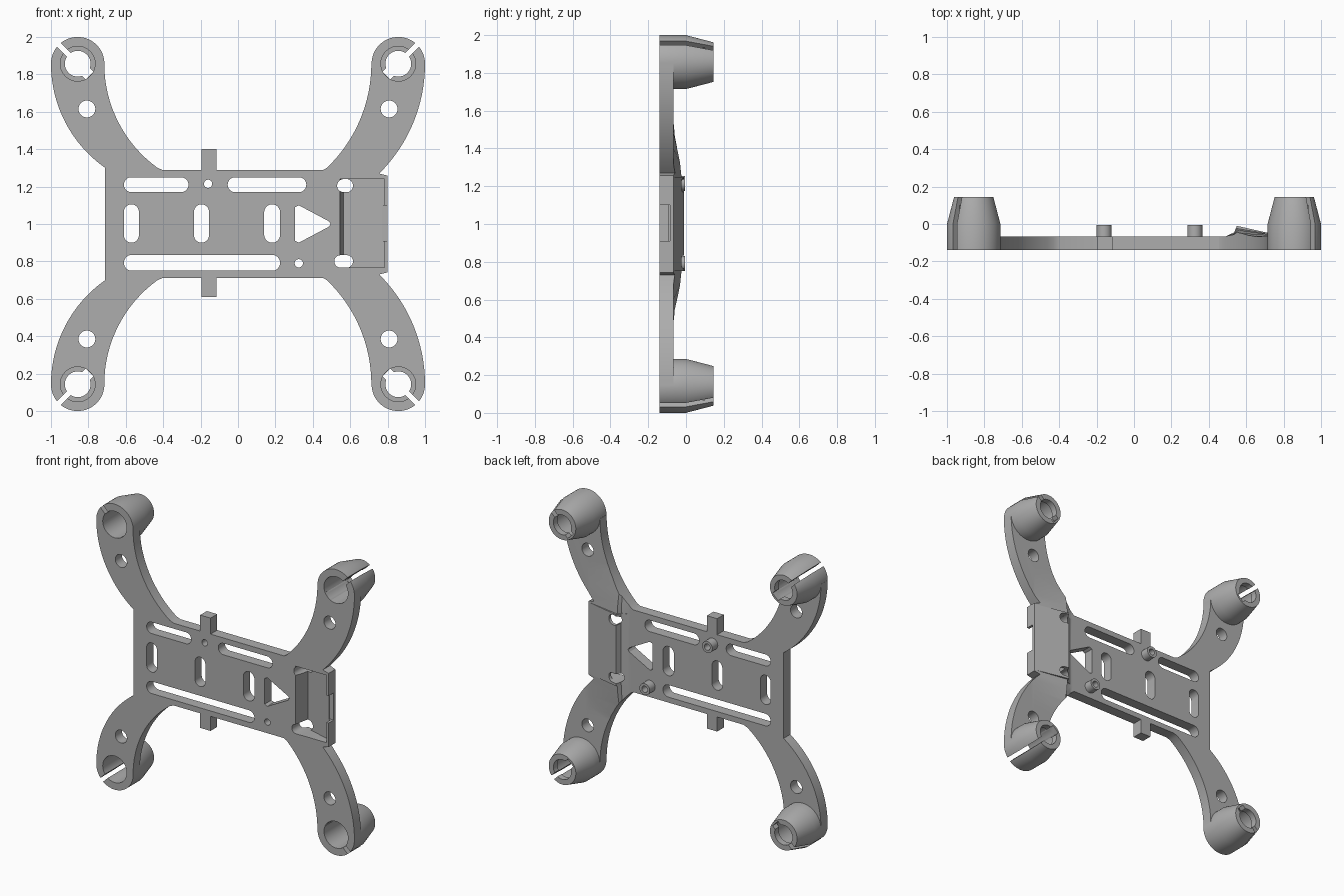
import bpy, bmesh, math

cube = bpy.data.objects.get("Cube")
if cube:
    bpy.data.objects.remove(cube)

FRONT, BACK = -0.14, -0.066     # plate faces
ARM_Z, ARM_X, ARM_R = 1.857, 0.857, 0.143

grey = bpy.data.materials.new("mid_grey")
grey.use_nodes = True
grey.diffuse_color = (0.42, 0.42, 0.42, 1)
grey.node_tree.nodes["Principled BSDF"].inputs["Base Color"].default_value = grey.diffuse_color


def loft(name, sections):
    """Solid through matching loops of 3D points."""
    bm = bmesh.new()
    loops = [[bm.verts.new(p) for p in s] for s in sections]
    n = len(loops[0])
    for a, b in zip(loops, loops[1:]):
        for i in range(n):
            j = (i + 1) % n
            bm.faces.new((a[i], a[j], b[j], b[i]))
    bm.faces.new(loops[0])
    bm.faces.new(loops[-1])
    bmesh.ops.recalc_face_normals(bm, faces=bm.faces)
    me = bpy.data.meshes.new(name)
    bm.to_mesh(me)
    bm.free()
    me.materials.append(grey)
    ob = bpy.data.objects.new(name, me)
    bpy.context.collection.objects.link(ob)
    return ob


def prism(name, pts, y0, y1):
    return loft(name, [[(x, y, z) for x, z in pts] for y in (y0, y1)])


def stadium(x0, x1, z0, z1, n=48):
    """Rounded slot outline; a square box gives a circle."""
    w, h = (x1 - x0) / 2, (z1 - z0) / 2
    r = min(w, h)
    pts = []
    for i in range(n):
        a = 2 * math.pi * (i + 0.5) / n
        c, s = math.cos(a), math.sin(a)
        pts.append(((x0 + x1) / 2 + r * c + math.copysign(w - r, c),
                    (z0 + z1) / 2 + r * s + math.copysign(h - r, s)))
    return pts


def circle(x, z, r):
    return stadium(x - r, x + r, z - r, z + r)


def box(x0, x1, z0, z1):
    return [(x0, z0), (x1, z0), (x1, z1), (x0, z1)]


def beam(x, z, dx, dz, r0, r1, w):
    """Rectangle running from radius r0 to r1 along a direction."""
    return [(x + dx * r - dz * t, z + dz * r + dx * t)
            for r, t in ((r0, -w), (r1, -w), (r1, w), (r0, w))]


def bend(x0, x1, z1, steps=16):
    """Arc leaving the motor mount vertically at x0 and ending at (x1, z1)."""
    d, h = abs(x1 - x0), ARM_Z - z1
    r = (d * d + h * h) / (2 * d)
    side = math.copysign(1, x1 - x0)
    end = math.asin(h / r)
    return [(x0 + side * r * (1 - math.cos(end * i / steps)),
             ARM_Z - r * math.sin(end * i / steps)) for i in range(steps + 1)]


def combine(target, other, mode):
    m = target.modifiers.new("bool", 'BOOLEAN')
    m.operation, m.solver, m.object = mode, 'EXACT', other
    bpy.context.view_layer.objects.active = target
    bpy.ops.object.modifier_apply(modifier=m.name)
    bpy.data.objects.remove(other)


# Plate outline with four curved arms
upper = (bend(-1, -0.71, 1.30)[::-1] + bend(-0.715, -0.43, 1.30)
         + [(-0.40, 1.288), (0.455, 1.288)]
         + bend(0.713, 0.475, 1.30)[::-1] + bend(1, 0.755, 1.27)
         + [(0.80, 1.258)])
outline = upper + [(x, 2 - z) for x, z in reversed(upper)]
frame = prism("frame_plate", outline, FRONT, BACK)

# Raised hump fading along the right arms, and the tilted panel between them
ridge = [(0.47, -0.09), (0.47, BACK), (0.49, BACK), (0.535, -0.045),
         (0.55, -0.01), (0.80, BACK), (0.80, -0.09)]


def ridge_at(z, scale):
    return [(x, BACK + (y - BACK) * scale if y >= BACK else y, z) for x, y in ridge]


fade = [(0.54, 0.0), (0.48, 0.1), (0.40, 0.35), (0.32, 0.62), (0.25, 0.75)]
spans = [(1 - d, s) for d, s in fade] + [(1 + d, s) for d, s in reversed(fade)]
hump = loft("arm_hump", [ridge_at(z, s) for z, s in spans])
combine(hump, prism("hump_limit", outline, -0.3, 0.3), 'INTERSECT')
combine(frame, hump, 'UNION')
combine(frame, loft("tilted_panel", [ridge_at(z, 1) for z in (0.75, 1.25)]), 'UNION')

# Motor mounts
corners = [(sx, sz) for sx in (-1, 1) for sz in (-1, 1)]
for sx, sz in corners:
    x, z = sx * ARM_X, 1 + sz * (ARM_Z - 1)
    mount = loft("motor_mount", [[(px, y, pz) for px, pz in circle(x, z, r)]
                                 for r, y in ((ARM_R, FRONT), (ARM_R, 0), (0.105, 0.145))])
    combine(frame, mount, 'UNION')

# Side tabs and standoffs
for z0, z1 in ((1.25, 1.40), (0.61, 0.75)):
    combine(frame, prism("side_tab", box(-0.195, -0.115, z0, z1), FRONT, BACK), 'UNION')
pins = [(-0.16, 1.215), (0.325, 0.79)]
for x, z in pins:
    combine(frame, prism("standoff", circle(x, z, 0.04), -0.09, -0.006), 'UNION')

# Bores, clamp slits and arm holes
for sx, sz in corners:
    x, z = sx * ARM_X, 1 + sz * (ARM_Z - 1)
    dx, dz = sx * math.sqrt(0.5), sz * math.sqrt(0.5)
    for pts, y1 in ((circle(x, z, 0.093), 0.10), (circle(x, z, 0.069), 0.3),
                    (beam(x, z, dx, dz, 0.03, 0.2, 0.015), 0.3),
                    (beam(x, z, -dx, -dz, 0.0, 0.09, 0.03), 0.3),
                    (circle(sx * 0.808, 1 + sz * 0.615, 0.045), 0.0)):
        combine(frame, prism("cutter", pts, -0.3, y1), 'DIFFERENCE')

# Weight-saving slots, triangle and pin holes
slots = [(-0.61, -0.265, 1.17, 1.25), (-0.055, 0.365, 1.17, 1.25),
         (-0.61, 0.225, 0.75, 0.835), (-0.61, -0.53, 0.90, 1.105),
         (-0.235, -0.155, 0.90, 1.105), (0.14, 0.225, 0.90, 1.105),
         (0.53, 0.615, 1.17, 1.24), (0.515, 0.615, 0.767, 0.833)]
openings = [stadium(*s) for s in slots] + [circle(x, z, 0.022) for x, z in pins]
openings.append([(0.305, 0.91), (0.325, 0.90), (0.485, 0.985),
                 (0.495, 1.0), (0.485, 1.015), (0.325, 1.10), (0.305, 1.09)])
for pts in openings:
    combine(frame, prism("cutter", pts, -0.3, 0.3), 'DIFFERENCE')

# Sloped pocket in front of the panel, and the notch in its outer lip
pocket = [(0.545, -0.2), (0.545, FRONT), (0.565, -0.035), (0.782, -0.095), (0.782, -0.2)]
combine(frame, loft("cutter", [[(x, y, z) for x, y in pocket] for z in (0.768, 1.24)]),
        'DIFFERENCE')
combine(frame, prism("cutter", box(0.77, 0.82, 0.91, 1.10), -0.2, -0.085), 'DIFFERENCE')

# Smooth curved walls, keep crisp edges
bpy.ops.object.select_all(action='DESELECT')
frame.select_set(True)
bpy.context.view_layer.objects.active = frame
bpy.ops.object.shade_smooth_by_angle(angle=math.radians(25))
